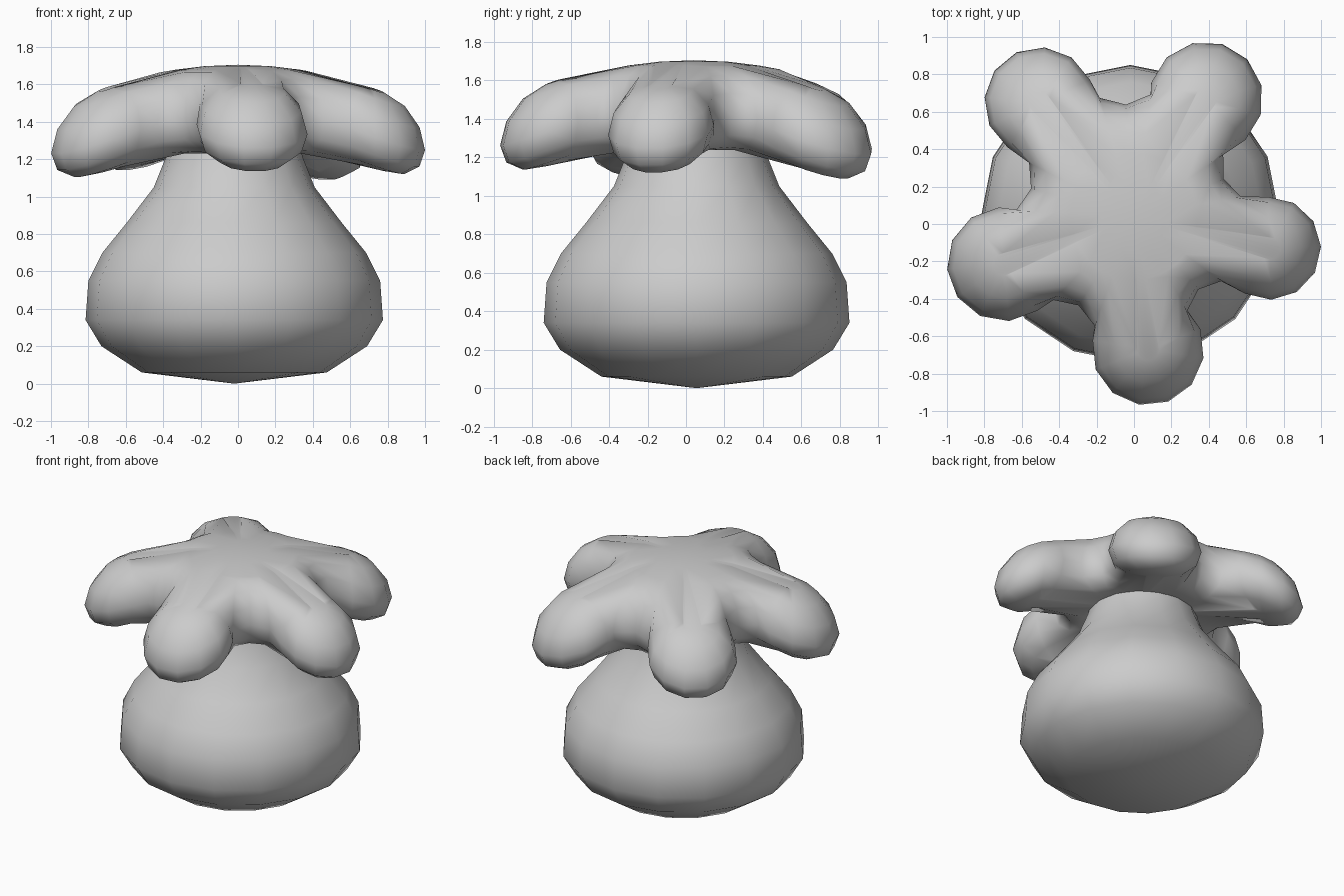
import bpy, bmesh
from math import sin, cos, radians, atan2, pi
from mathutils import Vector

if "Cube" in bpy.data.objects:
    bpy.data.objects.remove(bpy.data.objects["Cube"])


def finish(name, bm):
    bmesh.ops.remove_doubles(bm, verts=bm.verts, dist=0.0005)
    bmesh.ops.recalc_face_normals(bm, faces=bm.faces)
    for f in bm.faces:
        f.smooth = True
    mesh = bpy.data.meshes.new(name)
    bm.to_mesh(mesh)
    bm.free()
    ob = bpy.data.objects.new(name, mesh)
    bpy.context.collection.objects.link(ob)
    return ob


def loft(name, rings):
    """Bridge equal-length closed rings with quads; collapsed points get welded."""
    bm = bmesh.new()
    loops = [[bm.verts.new(p) for p in ring] for ring in rings]
    n = len(rings[0])
    for a, b in zip(loops, loops[1:]):
        for i in range(n):
            j = (i + 1) % n
            bm.faces.new((a[i], a[j], b[j], b[i]))
    return finish(name, bm)


# Bulbous body: lathed profile (radius, z)
profile = [(0, 0), (0.495, 0.06), (0.71, 0.2), (0.795, 0.34), (0.78, 0.55),
           (0.705, 0.7), (0.575, 0.86), (0.43, 1.05), (0.37, 1.2),
           (0.34, 1.3), (0.3, 1.42), (0, 1.45)]
SIDES = 16
loft("body", [[(-0.02 + r * cos(2 * pi * i / SIDES),
                0.055 + r * sin(2 * pi * i / SIDES), z) for i in range(SIDES)]
              for r, z in profile])

# Five-lobed cap: (centre x, y, radius, depth of following notch, lift, thickness)
centre = Vector((0, 0.04))
lobes = [(0.725, -0.13, 0.275, 0.52, 0.01, 0.96), (0.385, 0.67, 0.305, 0.60, -0.01, 1),
         (-0.505, 0.65, 0.295, 0.57, 0.045, 0.9), (-0.695, -0.215, 0.305, 0.56, 0.005, 1),
         (0.075, -0.67, 0.30, 0.52, 0.02, 0.98)]


def polar(r, a):
    return Vector((r * cos(a), r * sin(a)))


# Each outline point is paired with the inner core point it is rounded around
core, edge, shape = [], [], []
for k, (x, y, rad, notch, lift, thick) in enumerate(lobes):
    mid = Vector((x, y)) - centre
    nxt = Vector(lobes[(k + 1) % 5][:2]) - centre
    ang = atan2(mid.y, mid.x)
    gap = (atan2(nxt.y, nxt.x) - ang) % (2 * pi)
    for d in range(-105, 106, 30):
        a = ang + radians(d)
        core.append(mid + polar(0.06, a))
        edge.append(mid + polar(rad, a))
        shape.append((lift, thick))
    for d in (-12, 0, 12):
        a = ang + gap / 2 + radians(d)
        core.append(polar(notch - 0.15, a))
        edge.append(polar(notch + abs(d) * 0.005, a))
        shape.append((0, 1))


def cap_ring(phi, radius=None):
    """Ring at cross-section angle phi; with a radius, a plain inner circle."""
    ring = []
    for c, e, (lift, thick) in zip(core, edge, shape):
        p = c + (e - c) * cos(phi)
        if radius is not None:
            p, lift, thick = c.normalized() * radius, 0, 1
        half = (0.225 if phi > 0 else 0.21) * thick
        z = 1.48 - 0.235 * p.length_squared + lift + half * sin(phi)
        ring.append((p.x + centre.x, p.y + centre.y, z))
    return ring


rings = [cap_ring(pi / 2, r) for r in (0, 0.18, 0.34)]
rings += [cap_ring(radians(d)) for d in range(90, -91, -30)]
rings += [cap_ring(-pi / 2, r) for r in (0.34, 0.18, 0)]
loft("lobed_cap", rings)
